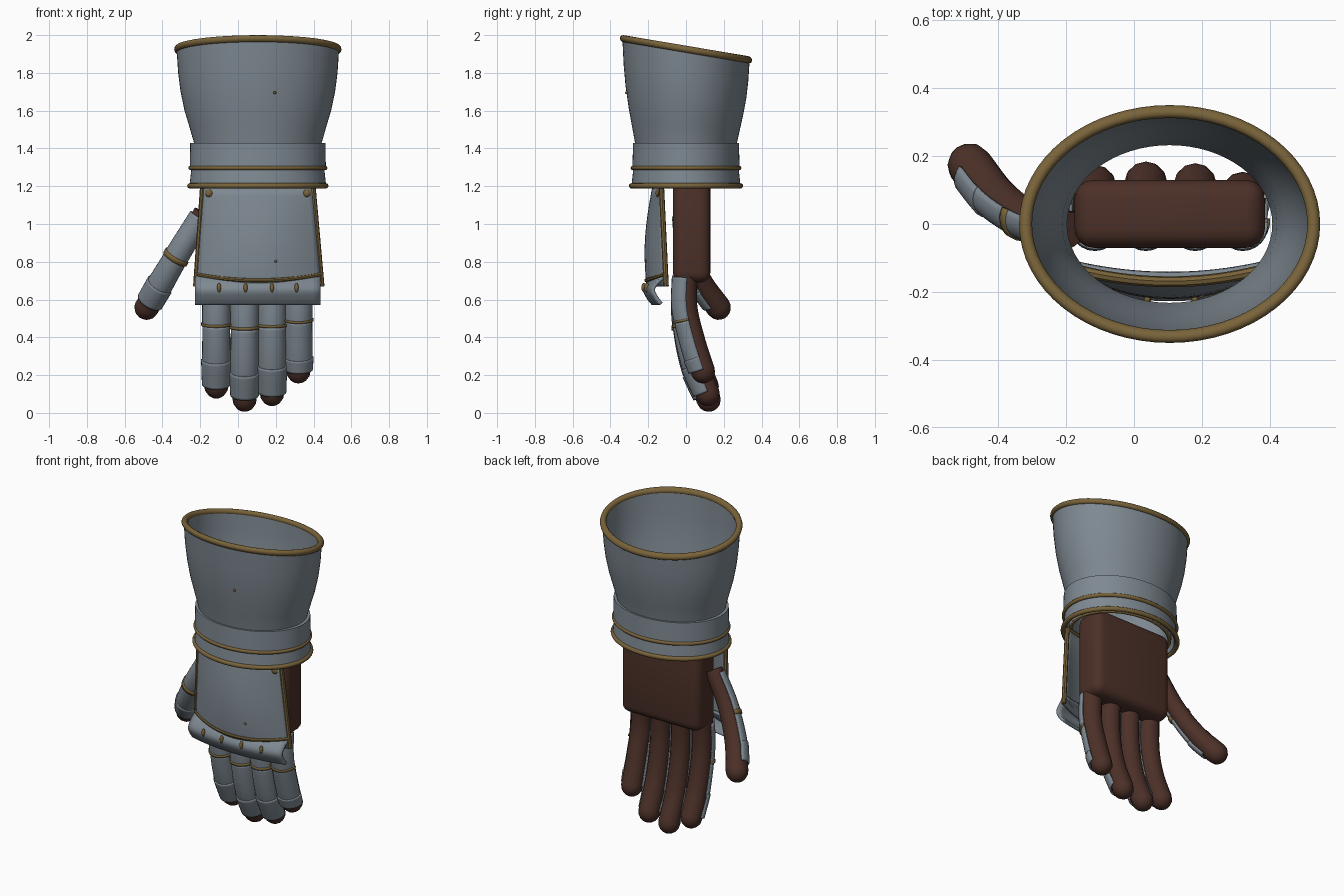
import bpy, bmesh, math
from mathutils import Vector

if "Cube" in bpy.data.objects:
    bpy.data.objects.remove(bpy.data.objects["Cube"])

CX = 0.105  # centre of the cuff


def material(name, rgb):
    m = bpy.data.materials.new(name)
    m.diffuse_color = (*rgb, 1)
    m.use_nodes = True
    m.node_tree.nodes["Principled BSDF"].inputs["Base Color"].default_value = m.diffuse_color
    return m


STEEL = material("steel", (0.21, 0.25, 0.285))
BRASS = material("brass", (0.19, 0.125, 0.042))
LEATHER = material("leather", (0.072, 0.03, 0.021))


def finish(name, bm, mat, thick=0, angle=40):
    bmesh.ops.recalc_face_normals(bm, faces=bm.faces)
    me = bpy.data.meshes.new(name)
    bm.to_mesh(me)
    bm.free()
    me.materials.append(mat)
    me.shade_smooth()
    me.set_sharp_from_angle(angle=math.radians(angle))
    ob = bpy.data.objects.new(name, me)
    bpy.context.collection.objects.link(ob)
    if thick:
        s = ob.modifiers.new("thickness", 'SOLIDIFY')
        s.thickness, s.offset = thick, 0
    return ob


def grid(name, rows, mat, wrap=False, loop=False, caps=False, thick=0):
    """Skin a list of point rows; wrap closes each row, loop joins last row to first."""
    bm = bmesh.new()
    vs = [[bm.verts.new(p) for p in r] for r in rows]
    n, m = len(vs), len(vs[0])
    for i in range(n if loop else n - 1):
        for j in range(m if wrap else m - 1):
            a, b = vs[i], vs[(i + 1) % n]
            k = (j + 1) % m
            bm.faces.new((a[j], a[k], b[k], b[j]))
    if caps:
        bm.faces.new(vs[0])
        bm.faces.new(vs[-1])
    return finish(name, bm, mat, thick)


def spline(pts, n=16):
    """Smooth path through the points."""
    p = [Vector(q) for q in pts]
    p = [2 * p[0] - p[1]] + p + [2 * p[-1] - p[-2]]
    out = []
    for i in range(1, len(p) - 2):
        a, b, c, d = p[i - 1:i + 3]
        for k in range(n):
            t = k / n
            out.append(0.5 * (2 * b + (c - a) * t + (2 * a - 5 * b + 4 * c - d) * t * t
                              + (3 * b - a - 3 * c + d) * t ** 3))
    return out + [p[-2]]


def sweep(path, radii, front, arc=math.pi, sides=12):
    """Rows of arc points around a path, centred on the front direction."""
    rows = []
    full = arc >= math.pi
    for i, p in enumerate(path):
        t = (path[min(i + 1, len(path) - 1)] - path[max(i - 1, 0)]).normalized()
        s = t.cross(front).normalized()
        f = s.cross(t).normalized()
        cnt = sides if full else sides + 1
        rows.append([p + radii[i] * (f * math.cos(a) + s * math.sin(a))
                     for a in (-arc + 2 * arc * k / sides for k in range(cnt))])
    return rows


def bead(name, path, r, mat=BRASS):
    path = [Vector(p) for p in path]
    grid(name, sweep(path, [r] * len(path), Vector((0.05, -1, 0.11)), sides=8), mat, wrap=True, caps=True)


def ellipse_shell(name, prof, mat, loop=False, tilt=lambda z: 0, thick=0, n=64):
    rows = []
    for z, rx, ry in prof:
        ring = [(CX + rx * math.cos(a), ry * math.sin(a)) for a in (2 * math.pi * k / n for k in range(n))]
        rows.append([(x, y, z - tilt(z) * y) for x, y in ring])
    return grid(name, rows, mat, wrap=True, loop=loop, thick=thick)


def ellipse_ring(name, z, rx, ry, r, tilt=0):
    prof = [(z + r * math.sin(a), rx + r * math.cos(a), ry + r * math.cos(a))
            for a in (2 * math.pi * k / 12 for k in range(12))]
    ellipse_shell(name, prof, BRASS, loop=True, tilt=lambda _: tilt)


def rivet(name, loc, size):
    bm = bmesh.new()
    bmesh.ops.create_uvsphere(bm, u_segments=12, v_segments=8, radius=1)
    for v in bm.verts:
        v.co = Vector([c * s + l for c, s, l in zip(v.co, size, loc)])
    finish(name, bm, BRASS)


# flared cuff with slanted mouth
slant = lambda z: 0.168 * min(1, max(0, (z - 1.43) / 0.495))
outer = [(1.21, .324, .254), (1.32, .324, .254), (1.43, .338, .27), (1.52, .364, .288), (1.6, .388, .304),
         (1.7, .409, .32), (1.8, .422, .33), (1.925, .43, .337)]
inner = [(z, rx - .022, ry - .022) for z, rx, ry in reversed(outer)]
ellipse_shell("cuff", outer + inner, STEEL, loop=True, tilt=slant)
ellipse_ring("cuff_rim", 1.925, .424, .331, .019, 0.168)
ellipse_ring("cuff_inner_trim", 1.212, .313, .243, .011)

# wrist bands
ellipse_shell("wrist_band_upper", [(1.43, .358, .28), (1.30, .36, .284), (1.30, .335, .26), (1.43, .335, .262)],
              STEEL, loop=True)
ellipse_shell("wrist_band_lower", [(1.31, .35, .277), (1.20, .362, .289), (1.20, .342, .269), (1.31, .33, .257)],
              STEEL, loop=True)
ellipse_ring("wrist_trim_upper", 1.297, .356, .281, .012)
ellipse_ring("wrist_trim_lower", 1.202, .36, .288, .014)

# palm
bm = bmesh.new()
bmesh.ops.create_cube(bm, size=1)
for v in bm.verts:
    v.co = Vector((CX + v.co.x * .56, .03 + v.co.y * .2, .97 + v.co.z * .56))
bmesh.ops.bevel(bm, geom=bm.edges[:], offset=.055, segments=4, profile=.5, affect='EDGES')
finish("palm", bm, LEATHER)


# back-of-hand plate
def plate(u, v, out=0):
    """u across -1..1, v from top 0 to bottom 1."""
    mid = -.17 - .035 * math.sin(math.pi * min(1, v * .8)) - .01 * v
    edge = -.13 + .025 * v
    return (CX + .005 * v + u * (.292 + .042 * v), mid + (edge - mid) * u * u - out, 1.2 - .53 * v)


us = [-1 + k / 10 for k in range(21)]
vs = [k / 10 for k in range(11)]
grid("hand_plate", [[plate(u, v) for u in us] for v in vs], STEEL, thick=.016)
bead("plate_trim_left", [plate(-1, v) for v in vs], .014)
bead("plate_trim_right", [plate(1, v) for v in vs], .014)
bead("plate_trim_top", [plate(u, 0) for u in us], .016)
bead("plate_trim_bottom", [plate(u, .88 + .06 * (1 - u * u), .006) for u in us], .011)
for u in (-.88, .88):
    rivet("plate_rivet", plate(u, .07, .01), (.02, .012, .02))
rivet("plate_pin", plate(.28, .75, .008), (.007, .006, .007))
rivet("cuff_pin", (.195, -.315, 1.695), (.008, .008, .008))

# knuckle guard
prof = spline([(0, -.145, .725), (0, -.185, .70), (0, -.218, .655), (0, -.2, .61), (0, -.175, .578)], 4)
grid("knuckle_guard", [[(CX + u * .33, p.y + .045 * u * u, p.z) for p in prof] for u in us], STEEL, thick=.018)
for x in (-.1, .04, .18, .31):
    rivet("knuckle_rivet", (x, -.224 + .045 * ((x - CX) / .33) ** 2, .663), (.011, .014, .025))


# fingers and thumb: leather tube with rounded tip, overlapping front plates
def digit(name, pts, r0, r1, front, cuts, gap=.008):
    path = spline(pts)
    n = len(path)
    radii = [r0 + (r1 - r0) * i / (n - 1) for i in range(n)]
    t = (path[-1] - path[-2]).normalized()
    tip = [path[-1] + t * r1 * math.sin(a) for a in (.4, .8, 1.15, 1.45)]
    rows = sweep(path + tip, radii + [r1 * math.cos(a) for a in (.4, .8, 1.15, 1.45)], front)
    grid(name, rows, LEATHER, wrap=True, caps=True)

    def at(z):
        i = min(range(n), key=lambda k: abs(path[k].z - z))
        return min(i, n - 2)

    def shell(label, za, zb, ga, gb, mat, thick=.009):
        i, j = at(za), at(zb)
        if j - i < 1:
            j = i + 1
        sub = path[i:j + 1]
        rr = [radii[i + k] + ga + (gb - ga) * k / (len(sub) - 1) for k in range(len(sub))]
        grid(name + label, sweep(sub, rr, front, 1.65), mat, thick=thick)

    top, band, joint, end = cuts
    shell("_plate_upper", top, band, gap, gap, STEEL)
    shell("_plate_middle", band, joint - .01, gap - .002, gap, STEEL)
    shell("_plate_lower", joint + .01, end, gap + .005, gap, STEEL)
    shell("_band", band + .012, band - .006, gap + .003, gap + .003, BRASS, .014)


FRONT = Vector((0, -1, 0))
for name, x, tip, ty, cuts in (
        ("index_finger", -.115, .08, .11, (.72, .47, .28, .155)),
        ("middle_finger", .035, .01, .12, (.72, .45, .21, .09)),
        ("ring_finger", .18, .04, .115, (.72, .46, .24, .115)),
        ("little_finger", .32, .16, .09, (.72, .49, .29, .2))):
    zc = tip + .06
    L = .74 - zc
    digit(name, [(x, .0, .74), (x, -.002, .74 - .35 * L), (x, .04, .74 - .7 * L), (x, ty, zc)],
          .062, .064, FRONT, cuts)

digit("thumb", [(-.185, -.015, 1.06), (-.30, .01, .87), (-.40, .075, .70), (-.483, .172, .558)],
      .052, .066, Vector((-.35, -1, 0)), (1.04, .82, .67, .595), .005)
